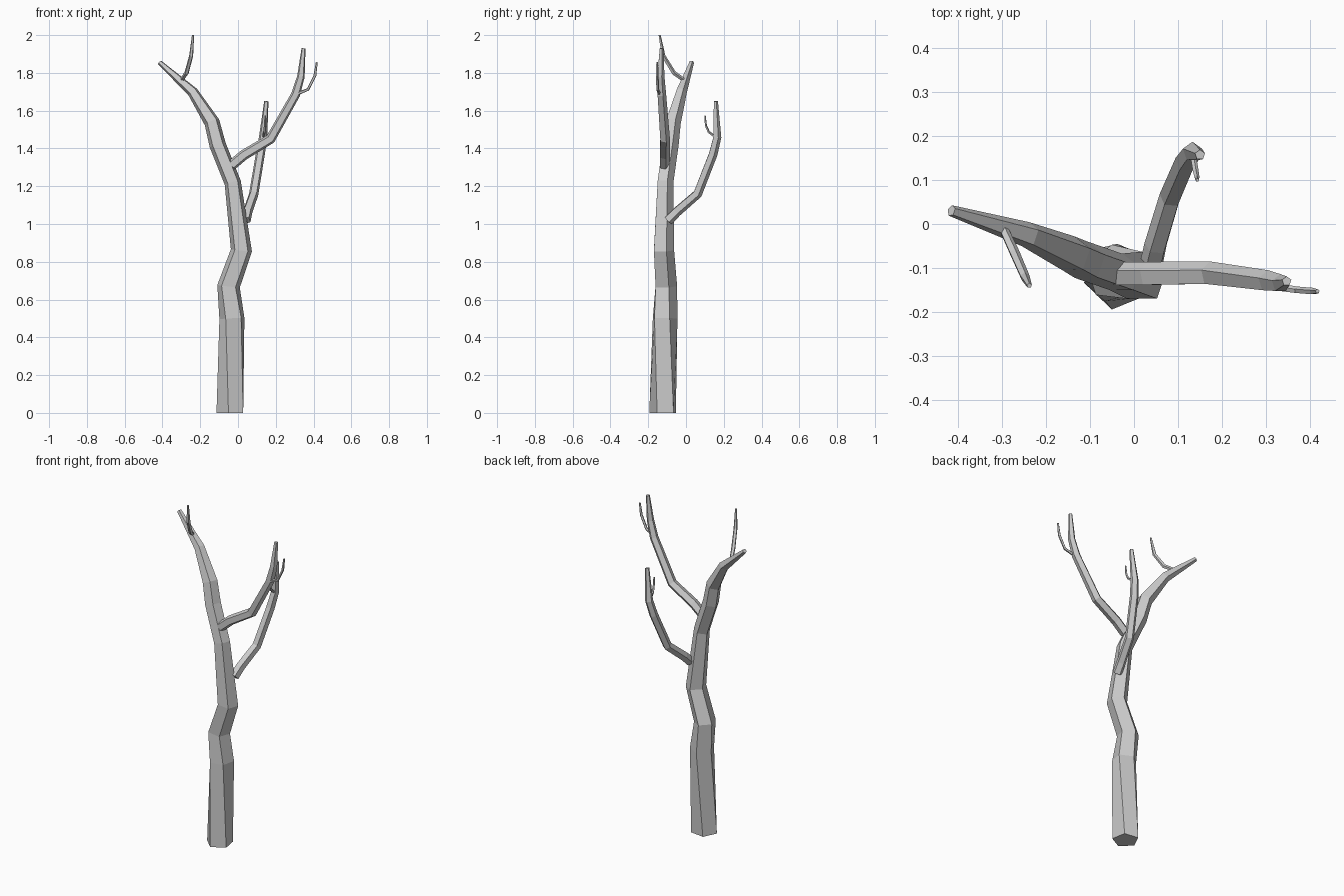
import bpy, bmesh, math
from mathutils import Vector


def limb(name, path, sides=5, start=-126, flat_base=False, twist=None):
    """Sweep a flat-faced tapering tube along (x, y, z, radius) points."""
    bm = bmesh.new()
    pts = [Vector(p[:3]) for p in path]
    rings = []
    for i, p in enumerate(pts):
        before = (p - pts[i - 1]).normalized() if i else Vector()
        after = (pts[i + 1] - p).normalized() if i < len(pts) - 1 else Vector()
        tangent = (before + after).normalized()
        if i == 0 and flat_base:
            tangent = Vector((0, 0, 1))
        rot = Vector((0, 0, 1)).rotation_difference(tangent)
        a0 = math.radians(start + (twist or {}).get(i, 0))
        ring = []
        for k in range(sides):
            a = a0 + math.tau * k / sides
            off = Vector((math.cos(a), math.sin(a), 0)) * path[i][3]
            ring.append(bm.verts.new(p + rot @ off))
        rings.append(ring)
    for lo, hi in zip(rings, rings[1:]):
        for k in range(sides):
            n = (k + 1) % sides
            bm.faces.new((lo[k], lo[n], hi[n], hi[k]))
    bm.faces.new(rings[0][::-1])
    bm.faces.new(rings[-1])
    bmesh.ops.recalc_face_normals(bm, faces=bm.faces)
    mesh = bpy.data.meshes.new(name)
    bm.to_mesh(mesh)
    bm.free()
    obj = bpy.data.objects.new(name, mesh)
    bpy.context.collection.objects.link(obj)
    return obj


# Trunk, bending into the left main branch
limb("trunk", [
    (-0.04, -0.12, 0.0, 0.075), (-0.03, -0.115, 0.5, 0.07),
    (-0.05, -0.11, 0.67, 0.063), (0.018, -0.122, 0.86, 0.059),
    (-0.028, -0.113, 1.22, 0.046), (-0.108, -0.085, 1.42, 0.046),
    (-0.138, -0.07, 1.54, 0.043), (-0.24, -0.025, 1.70, 0.03),
    (-0.415, 0.03, 1.856, 0.013)],
    flat_base=True, twist={0: 28, 1: 6})

# Right and rear branches
limb("right_branch", [
    (-0.035, -0.115, 1.31, 0.029), (0.03, -0.115, 1.365, 0.029),
    (0.172, -0.113, 1.45, 0.028), (0.305, -0.13, 1.685, 0.025),
    (0.333, -0.135, 1.78, 0.021), (0.347, -0.13, 1.93, 0.011)])
limb("rear_branch", [
    (0.04, -0.095, 1.02, 0.028), (0.05, -0.05, 1.065, 0.027),
    (0.083, 0.06, 1.16, 0.026), (0.118, 0.142, 1.37, 0.025),
    (0.133, 0.164, 1.46, 0.023), (0.15, 0.157, 1.65, 0.012)])

# Small twigs near the tips
limb("left_twig", [
    (-0.295, -0.015, 1.765, 0.011), (-0.272, -0.065, 1.80, 0.012),
    (-0.248, -0.12, 1.89, 0.011), (-0.238, -0.14, 2.0, 0.006)])
limb("right_twig", [
    (0.315, -0.142, 1.69, 0.009), (0.37, -0.15, 1.712, 0.008),
    (0.407, -0.153, 1.785, 0.008), (0.417, -0.153, 1.857, 0.005)])
limb("rear_twig", [
    (0.135, 0.15, 1.465, 0.007), (0.14, 0.12, 1.487, 0.007),
    (0.143, 0.105, 1.52, 0.006), (0.144, 0.1, 1.575, 0.004)])
